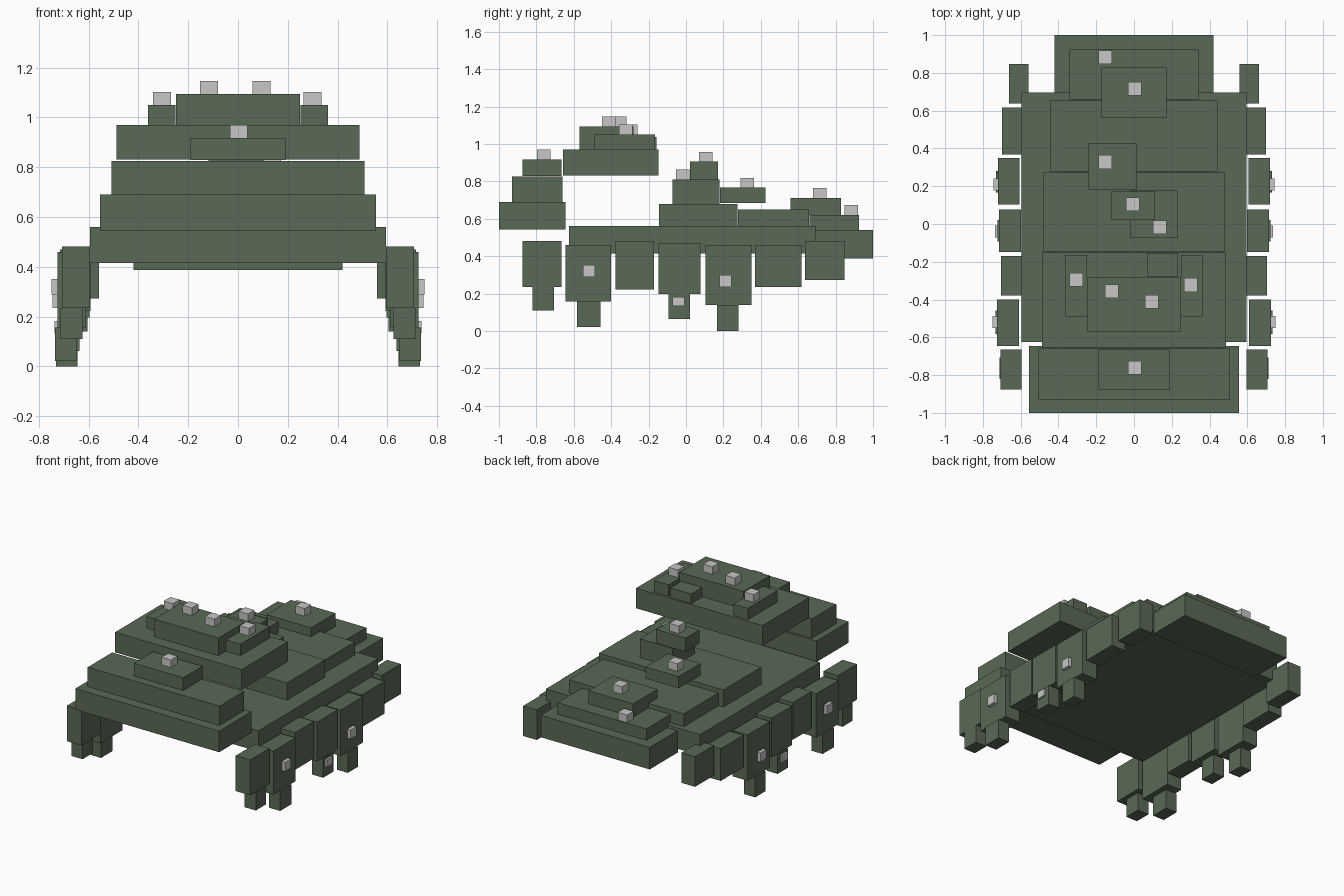
import bpy


def material(name, rgb):
    m = bpy.data.materials.new(name)
    m.diffuse_color = (*rgb, 1)
    return m


GREEN = material("dull_green", (0.10, 0.142, 0.092))
GREY = material("light_grey", (0.57, 0.58, 0.56))


def box(name, x, y, z, mat=GREEN):
    """Box from (min, max) ranges on each axis."""
    bpy.ops.mesh.primitive_cube_add(size=1, location=[sum(r) / 2 for r in (x, y, z)])
    ob = bpy.context.object
    ob.name = name
    ob.scale = [r[1] - r[0] for r in (x, y, z)]
    bpy.ops.object.transform_apply(location=False, rotation=False, scale=True)
    ob.data.materials.append(mat)
    return ob


def pair(name, x, y, z, mat=GREEN):
    """Box on the right side and its mirror on the left."""
    box(name + "_right", x, y, z, mat)
    box(name + "_left", (-x[1], -x[0]), y, z, mat)


def slab(name, half, y, z):
    return box(name, (-half, half), y, z)


def stud(x, y, z):
    box("top_stud", (x - .036, x + .036), (y - .036, y + .036), (z, z + .053), GREY)


# Main hull and stepped deck
slab("hull", .595, (-.625, .695), (.415, .56))
slab("middle_deck", .48, (-.145, .275), (.56, .68))
slab("rear_deck", .443, (.277, .657), (.56, .65))

# Tail steps
slab("tail_base", .42, (.69, 1.0), (.387, .54))
slab("tail_step", .342, (.66, .925), (.54, .62))
slab("tail_top", .172, (.56, .828), (.62, .712))

# Deck blocks
box("deck_block_left", (-.24, .015), (.182, .425), (.685, .766))
box("deck_block_right", (-.02, .23), (-.073, .178), (.68, .81))
box("deck_block_upper", (-.118, .11), (.022, .172), (.81, .905))

# Nose steps
slab("nose_base", .555, (-1.0, -.645), (.543, .69))
slab("nose_step", .508, (-.93, -.66), (.69, .825))
slab("nose_top", .19, (-.875, -.665), (.828, .917))

# Raised upper plate with its blocks
slab("upper_plate", .488, (-.657, -.147), (.83, .97))
slab("upper_block", .248, (-.57, -.282), (.97, 1.093))
pair("upper_side_block", (.25, .362), (-.49, -.165), (.97, 1.05))
box("upper_rear_block", (.07, .232), (-.277, -.157), (.97, 1.037))

# Small studs on the top faces
for x, y, z in [(.003, .715, .712), (-.153, .883, .62), (-.153, .328, .766),
                (-.007, .105, .905), (.137, -.017, .81), (.003, -.76, .917),
                (-.305, -.295, 1.05), (.3, -.323, 1.05),
                (-.117, -.355, 1.093), (.095, -.412, 1.093)]:
    stud(x, y, z)

# Side panels: inner x, outer x, y range, z range
for a, b, y, z in [(.595, .707, (-.875, -.665), (.235, .482)),
                   (.61, .724, (-.645, -.4), (.157, .46)),
                   (.593, .705, (-.378, -.17), (.223, .482)),
                   (.597, .714, (-.147, .078), (.197, .47)),
                   (.605, .72, (.103, .35), (.14, .46)),
                   (.592, .7, (.368, .617), (.235, .46)),
                   (.558, .663, (.637, .847), (.272, .482))]:
    pair("side_panel", (a, b), y, z)

# Feet under four of the panels
for a, b, y, z in [(.625, .712, (-.82, -.707), (.11, .235)),
                   (.648, .734, (-.583, -.457), (.022, .157)),
                   (.637, .722, (-.093, .022), (.063, .197)),
                   (.645, .73, (.167, .28), (0, .14))]:
    pair("foot", (a, b), y, z)

# Small studs on the side faces
for x, y, z in [(.72, -.518, .32), (.716, .21, .267), (.708, -.04, .158)]:
    h = .032 if z > .2 else .025
    pair("side_stud", (x, x + .028), (y - .032, y + .032), (z - h, z + h), GREY)
